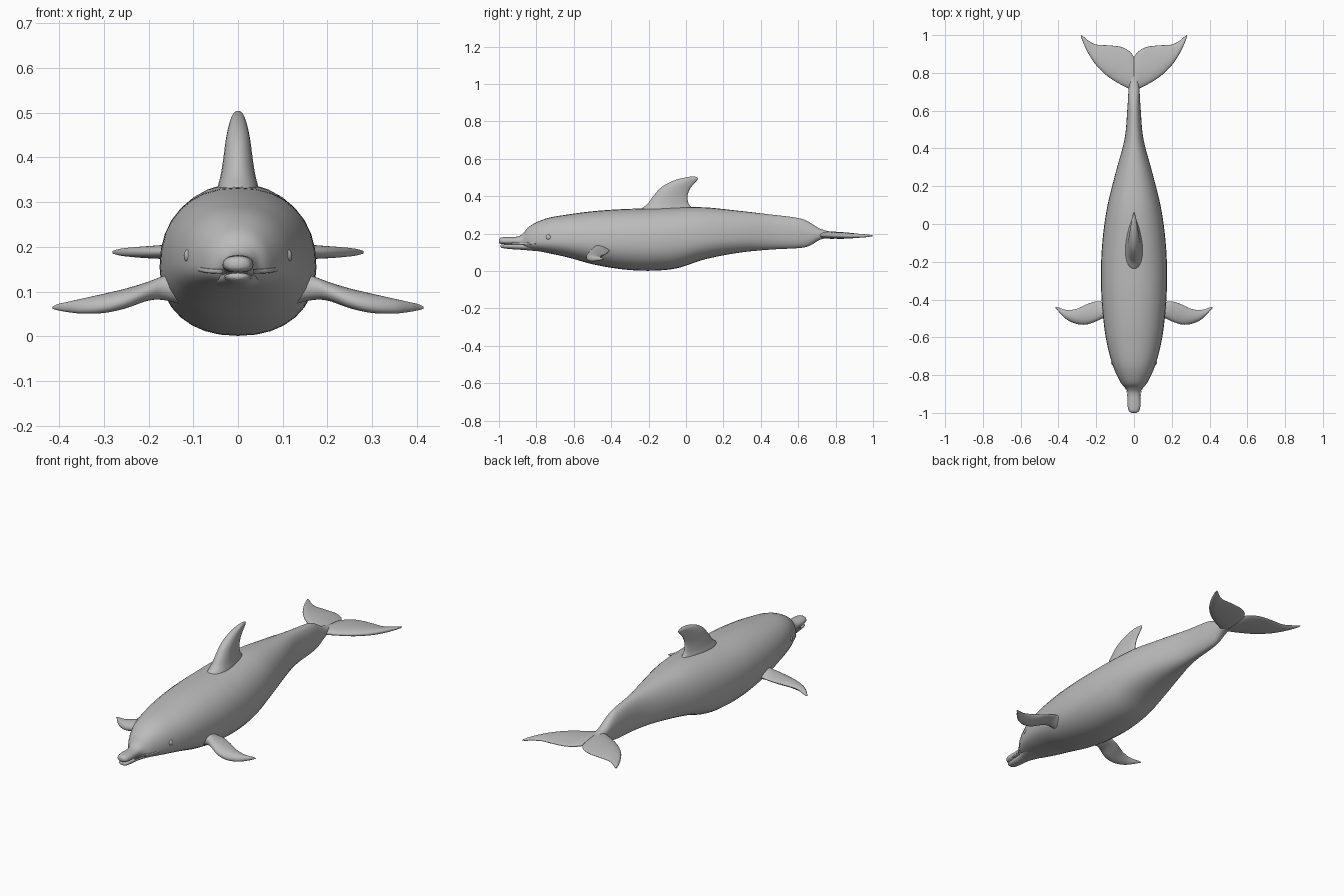
import bpy, bmesh, math
from mathutils import Vector

grey = bpy.data.materials.new("dolphin grey")
grey.diffuse_color = (0.5, 0.5, 0.5, 1)


def smooth_path(rows, steps):
    """Catmull-Rom interpolation of rows of numbers."""
    out = []
    for i in range(len(rows) - 1):
        p0, p1 = rows[max(i - 1, 0)], rows[i]
        p2, p3 = rows[i + 1], rows[min(i + 2, len(rows) - 1)]
        for s in range(steps):
            t = s / steps
            out.append([0.5 * (2 * b + (c - a) * t + (2 * a - 5 * b + 4 * c - d) * t * t
                               + (3 * b - a - 3 * c + d) * t ** 3)
                        for a, b, c, d in zip(p0, p1, p2, p3)])
    out.append(list(rows[-1]))
    return out


def loft(name, rows, ring, n=32, steps=5, mirror=False):
    """Skin the rings made by ring(row, angle) along the smoothed rows."""
    bm = bmesh.new()
    rings = [[bm.verts.new(ring(r, 2 * math.pi * k / n)) for k in range(n)]
             for r in smooth_path(rows, steps)]
    for a, b in zip(rings, rings[1:]):
        for k in range(n):
            j = (k + 1) % n
            bm.faces.new((a[k], a[j], b[j], b[k]))
    bm.faces.new(rings[0])
    bm.faces.new(rings[-1])
    bmesh.ops.recalc_face_normals(bm, faces=bm.faces)
    me = bpy.data.meshes.new(name)
    bm.to_mesh(me)
    bm.free()
    return finish(name, me, mirror)


def finish(name, me, mirror):
    me.materials.append(grey)
    ob = bpy.data.objects.new(name, me)
    bpy.context.collection.objects.link(ob)
    for p in me.polygons:
        p.use_smooth = True
    if mirror:
        m = ob.modifiers.new("mirror", 'MIRROR')
        m.use_mirror_merge = False
    return ob


def power(v, e):
    return math.copysign(abs(v) ** e, v)


# Body rings: y, top, bottom, half width, height of widest point
def body_ring(r, a):
    y, top, bot, hw, mid = r
    s = power(math.sin(a), 0.9)
    return (hw * power(math.cos(a), 0.9), y, mid + s * ((top - mid) if s > 0 else (mid - bot)))


# Foil section: chord from lead to trail, thicker near the leading edge
def foil(lead, trail, half, a):
    c = math.cos(a)
    return (lead + trail) / 2 + c * (trail - lead) / 2, half * math.sin(a) * (1 - 0.35 * c)


loft("body", [
    (-1.0, .168, .152, .012, .160), (-.99, .178, .145, .027, .160), (-.96, .181, .142, .034, .160),
    (-.90, .184, .140, .034, .158), (-.87, .202, .130, .043, .157), (-.835, .240, .115, .072, .157),
    (-.75, .280, .098, .112, .160), (-.63, .302, .072, .144, .160), (-.50, .319, .036, .163, .158),
    (-.35, .330, .010, .174, .155), (-.20, .335, .001, .174, .155), (-.05, .340, .014, .163, .160),
    (.10, .340, .062, .140, .170), (.28, .322, .097, .095, .185), (.45, .302, .114, .050, .195),
    (.60, .283, .122, .036, .198), (.66, .260, .134, .032, .196), (.72, .224, .168, .028, .195),
    (.80, .206, .180, .016, .193), (.86, .198, .186, .006, .192)], body_ring)

# Lower jaw, slightly parted from the upper beak
loft("lower_jaw", [
    (-.992, .139, .129, .012, .134), (-.98, .142, .122, .024, .134), (-.94, .143, .117, .029, .134),
    (-.88, .143, .113, .034, .133), (-.82, .145, .108, .055, .132), (-.75, .145, .102, .085, .132)],
    body_ring)


# Dorsal fin rings: z, leading y, trailing y, half thickness
def dorsal_ring(r, a):
    y, x = foil(r[1], r[2], r[3], a)
    return (x, y, r[0])


loft("dorsal_fin", [
    (.30, -.27, .055, .048), (.335, -.235, .035, .043), (.36, -.205, .014, .037),
    (.40, -.175, .008, .031), (.44, -.140, .022, .026), (.47, -.095, .046, .020),
    (.49, -.045, .064, .014), (.499, -.005, .062, .009), (.504, .020, .050, .003)], dorsal_ring)


# Side fin rings: x, leading y, trailing y, z, half thickness, tilt
def fin_ring(r, a):
    y, z = foil(r[1], r[2], r[4], a)
    return (r[0], y, r[3] + z - math.cos(a) * r[5])


loft("flipper", [
    (.12, -.500, -.405, .108, .036, 0), (.165, -.500, -.412, .108, .026, 0),
    (.20, -.515, -.410, .102, .020, -.003), (.25, -.532, -.425, .087, .020, -.008),
    (.30, -.530, -.448, .076, .019, -.009), (.35, -.510, -.456, .069, .015, -.006),
    (.385, -.480, -.447, .066, .010, -.002), (.405, -.456, -.440, .065, .006, 0),
    (.415, -.447, -.440, .064, .002, 0)], fin_ring, mirror=True)

loft("tail_fluke", [
    (0, .690, .885, .191, .018, 0), (.025, .715, .915, .191, .018, 0),
    (.07, .738, .938, .190, .017, 0), (.14, .782, .946, .189, .016, 0),
    (.20, .840, .950, .188, .013, 0), (.24, .900, .970, .188, .010, 0),
    (.265, .950, .990, .188, .007, 0), (.280, .988, 1.0, .188, .003, 0)], fin_ring, mirror=True)

# Lip line running from the beak back to the cheek
lip_path = [(.033, -.93, .146), (.042, -.875, .145), (.072, -.835, .147),
            (.095, -.785, .153), (.112, -.745, .165)]
loft("lip", lip_path,
     lambda r, a: (r[0], r[1] + .003 * math.cos(a), r[2] + .005 * math.sin(a)),
     n=8, mirror=True)

# Eyes
bm = bmesh.new()
bmesh.ops.create_uvsphere(bm, u_segments=16, v_segments=10, radius=.015)
for v in bm.verts:
    v.co = Vector((v.co.x * .75, v.co.y, v.co.z)) + Vector((.110, -.733, .180))
me = bpy.data.meshes.new("eye")
bm.to_mesh(me)
bm.free()
finish("eye", me, True)
